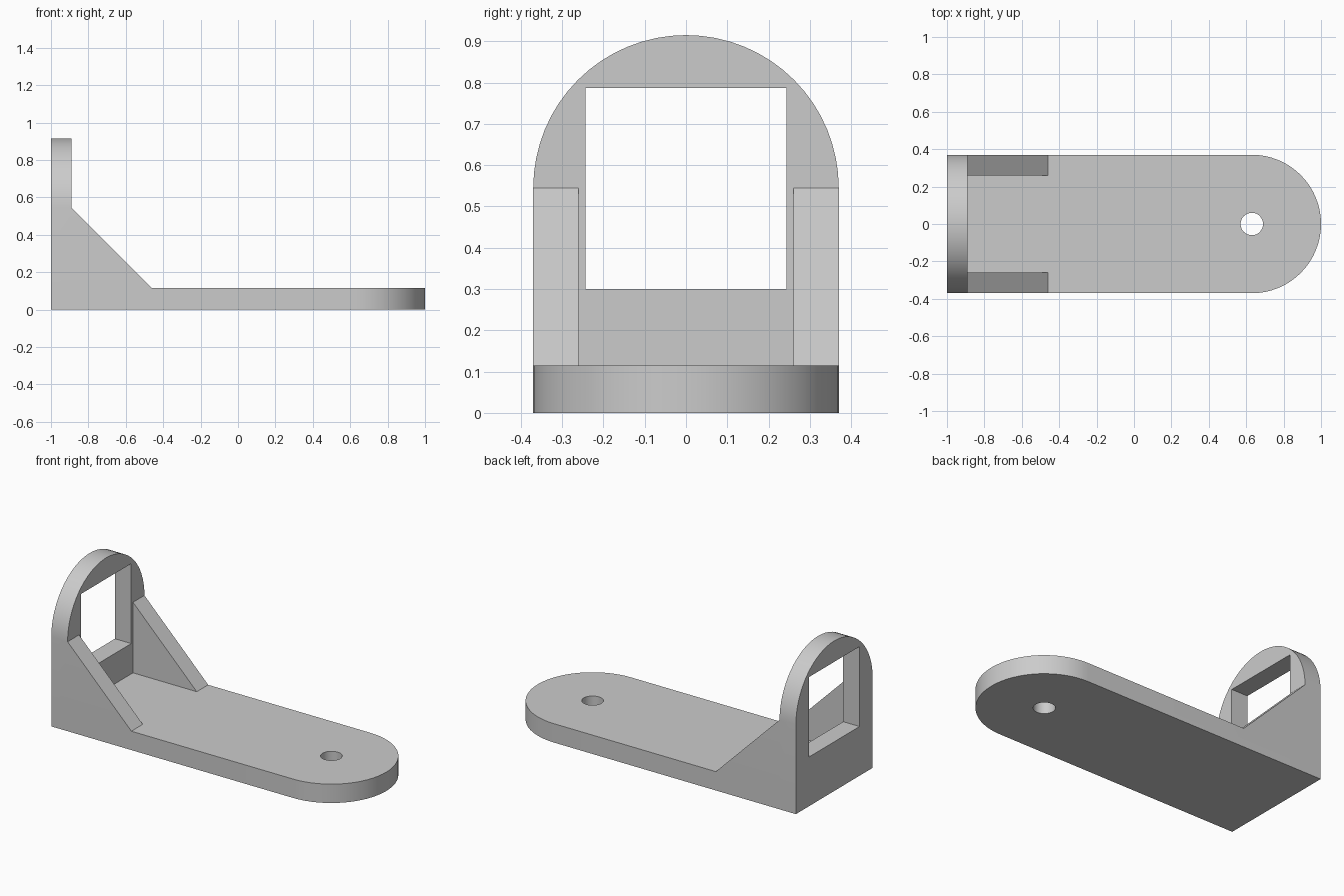
import bpy
from math import pi, sin, cos, radians
from mathutils import Vector

cube = bpy.data.objects.get("Cube")
if cube:
    bpy.data.objects.remove(cube, do_unlink=True)

# Main dimensions
HALF = 0.37           # half width, also the radius of both rounded ends
PLATE = 0.115         # base plate thickness
WALL = 0.11           # upright and gusset thickness
BACK = -1.0
FACE = BACK + WALL    # inner face of the upright
TIP = 1.0 - HALF      # centre of the rounded plate end
SPRING = 0.545        # height where the arch begins

grey = bpy.data.materials.new("plain grey")
grey.use_nodes = True
colour = (0.6, 0.6, 0.6, 1)
grey.diffuse_color = colour
grey.node_tree.nodes["Principled BSDF"].inputs["Base Color"].default_value = colour


def arc(cx, cy, radius, start, end, steps):
    """Points along a circular arc."""
    angles = [start + (end - start) * i / steps for i in range(steps + 1)]
    return [(cx + radius * cos(a), cy + radius * sin(a)) for a in angles]


def prism(name, outline, place, low, high):
    """Extrude an outline; place(u, v, depth) maps it into space."""
    n = len(outline)
    verts = [Vector(place(u, v, d)) for d in (low, high) for u, v in outline]
    faces = [tuple(range(n)), tuple(range(n, 2 * n))]
    faces += [(i, (i + 1) % n, n + (i + 1) % n, n + i) for i in range(n)]
    mesh = bpy.data.meshes.new(name)
    mesh.from_pydata(verts, [], faces)
    mesh.materials.append(grey)
    obj = bpy.data.objects.new(name, mesh)
    bpy.context.collection.objects.link(obj)
    # Make all normals face outwards
    bpy.context.view_layer.objects.active = obj
    bpy.ops.object.mode_set(mode="EDIT")
    bpy.ops.mesh.select_all(action="SELECT")
    bpy.ops.mesh.normals_make_consistent(inside=False)
    bpy.ops.object.mode_set(mode="OBJECT")
    return obj


def combine(target, other, operation):
    """Apply a boolean and discard the second solid."""
    mod = target.modifiers.new(operation.lower(), "BOOLEAN")
    mod.operation, mod.solver, mod.object = operation, "EXACT", other
    bpy.context.view_layer.objects.active = target
    bpy.ops.object.modifier_apply(modifier=mod.name)
    bpy.data.objects.remove(other, do_unlink=True)


def along_z(u, v, d):
    return (u, v, d)


def along_x(u, v, d):
    return (d, u, v)


def along_y(u, v, d):
    return (u, d, v)


# Base plate with one rounded end
plate_outline = [(BACK, HALF), (BACK, -HALF)] + arc(TIP, 0, HALF, -pi / 2, pi / 2, 32)
bracket = prism("bracket", plate_outline, along_z, 0, PLATE)

# Arched upright with a square window
arch_outline = [(-HALF, 0), (HALF, 0)] + arc(0, SPRING, HALF, 0, pi, 32)
upright = prism("upright", arch_outline, along_x, BACK, FACE)
window_outline = [(-0.243, 0.3), (0.243, 0.3), (0.243, 0.787), (-0.243, 0.787)]
window = prism("window_cutter", window_outline, along_x, BACK - 0.1, FACE + 0.1)
combine(upright, window, "DIFFERENCE")
combine(bracket, upright, "UNION")

# Sloping gusset on each side, rooted in the plate and upright
gusset_outline = [(-0.95, 0.05), (-0.5, 0.05), (-0.46, PLATE), (FACE, SPRING), (-0.95, SPRING)]
for side in (-1, 1):
    gusset = prism("gusset", gusset_outline, along_y, side * (HALF - WALL), side * HALF)
    combine(bracket, gusset, "UNION")

# Bolt hole at the centre of the rounded end
hole = prism("hole_cutter", arc(TIP, 0, 0.06, 0, 2 * pi, 32)[:-1], along_z, -0.1, PLATE + 0.1)
combine(bracket, hole, "DIFFERENCE")

# Smooth the curved walls, keep the edges crisp
bpy.ops.object.select_all(action="DESELECT")
bracket.select_set(True)
bpy.context.view_layer.objects.active = bracket
bpy.ops.object.shade_smooth_by_angle(angle=radians(30))
